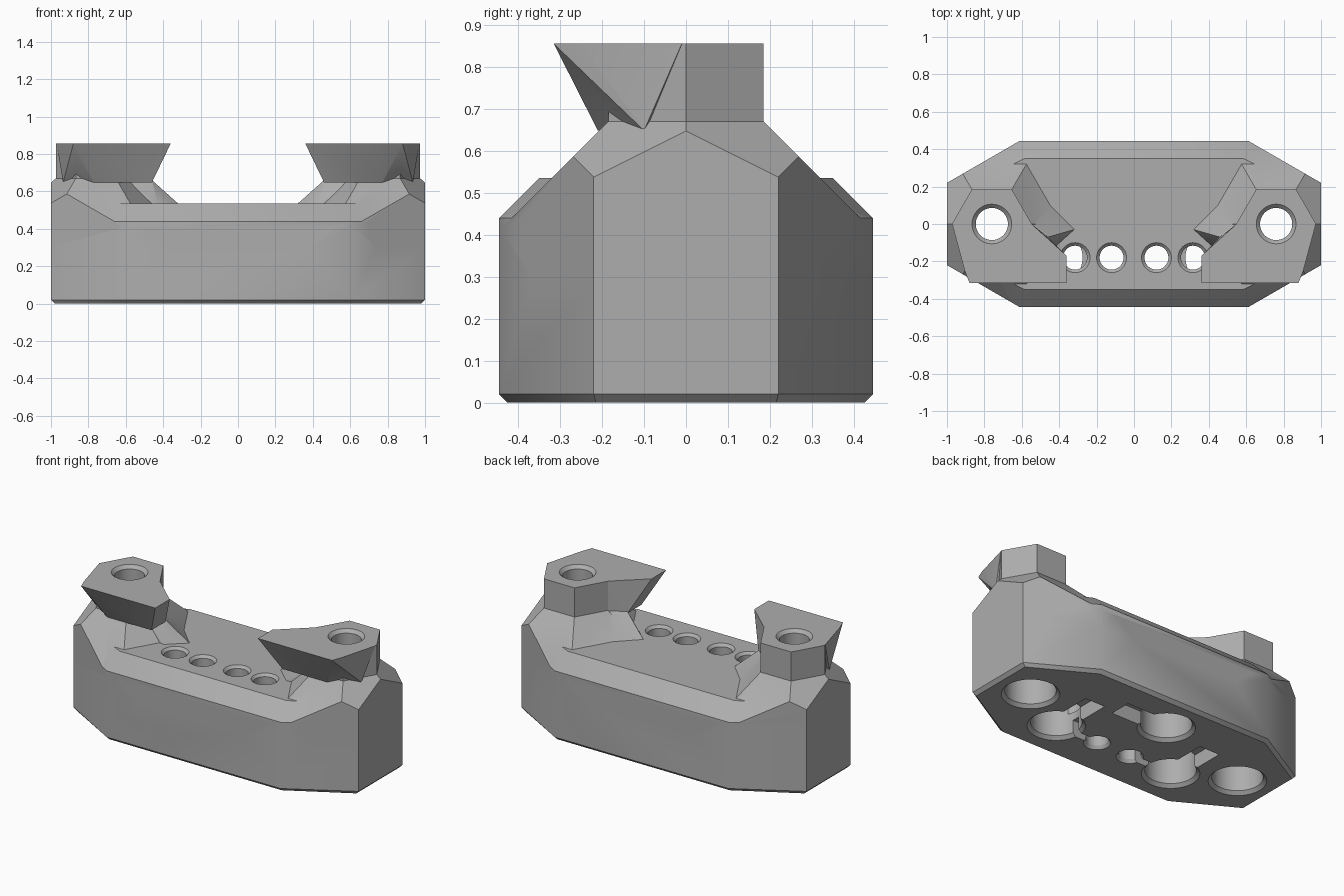
import bpy, bmesh, math
from mathutils import Vector

cube = bpy.data.objects.get("Cube")
if cube:
    bpy.data.objects.remove(cube, do_unlink=True)

grey = bpy.data.materials.new("plain grey")
grey.use_nodes = True
colour = (0.42, 0.42, 0.42, 1)
grey.diffuse_color = colour
grey.node_tree.nodes["Principled BSDF"].inputs["Base Color"].default_value = colour


def hull(name, points):
    """Convex solid around the given points."""
    bm = bmesh.new()
    for p in points:
        bm.verts.new(p)
    res = bmesh.ops.convex_hull(bm, input=bm.verts)
    loose = [g for g in res["geom_interior"] if isinstance(g, bmesh.types.BMVert)]
    bmesh.ops.delete(bm, geom=loose, context='VERTS')
    bmesh.ops.dissolve_limit(bm, angle_limit=0.01, verts=bm.verts, edges=bm.edges)
    bmesh.ops.recalc_face_normals(bm, faces=bm.faces)
    return to_object(name, bm)


def to_object(name, bm):
    mesh = bpy.data.meshes.new(name)
    bm.to_mesh(mesh)
    bm.free()
    mesh.materials.append(grey)
    ob = bpy.data.objects.new(name, mesh)
    bpy.context.collection.objects.link(ob)
    return ob


def turned(name, centre, rings, sides):
    """Stack of regular polygons, each ring a (height, radius) pair."""
    bm = bmesh.new()
    loops = []
    for z, r in rings:
        angles = [math.tau * i / sides for i in range(sides)]
        loops.append([bm.verts.new((centre[0] + r * math.cos(a),
                                    centre[1] + r * math.sin(a), z)) for a in angles])
    for low, high in zip(loops, loops[1:]):
        for i in range(sides):
            j = (i + 1) % sides
            bm.faces.new((low[i], low[j], high[j], high[i]))
    bm.faces.new(loops[0][::-1])
    bm.faces.new(loops[-1])
    return to_object(name, bm)


def combine(target, tool, operation):
    """Apply a boolean and discard the tool."""
    tool.hide_render = True
    mod = target.modifiers.new(operation.lower(), 'BOOLEAN')
    mod.operation, mod.solver, mod.object = operation, 'EXACT', tool
    bpy.context.view_layer.objects.active = target
    bpy.ops.object.modifier_apply(modifier=mod.name)
    bpy.data.objects.remove(tool, do_unlink=True)


def octagon(z, inset=0):
    """Plan outline of the base at a height, moved inward."""
    corner = (0.61 - 0.27 * inset, 0.445 - inset)
    end = (1 - inset, 0.22 - 0.27 * inset)
    return [(sx * x, sy * y, z) for x, y in (corner, end)
            for sx in (-1, 1) for sy in (-1, 1)]


# Base block with chamfered foot and deck
body = hull("base_block", octagon(0, 0.02) + octagon(0.02) + octagon(0.44)
            + octagon(0.535, 0.095))

POST_X, DECK, NECK, TOP = 0.76, 0.535, 0.67, 0.855
HEX = 2 / math.sqrt(3)

for s in (-1, 1):
    # Hexagonal post on a flared collar, trimmed to the base outline
    post = turned("post", (s * POST_X, 0),
                  [(0.3, 0.555 * HEX), (NECK, 0.185 * HEX), (TOP, 0.185 * HEX)], 6)
    combine(post, hull("trim", octagon(0.1) + octagon(1)), 'INTERSECT')

    # Overhanging beak that narrows towards its underside
    top = [(0.36, -0.17), (0.36, -0.315), (0.88, -0.315), (0.905, -0.25),
           (0.97, -0.01), (0.548, 0)]
    under = [(0.46, -0.07), (0.46, -0.21), (0.77, -0.21), (0.935, -0.1), (0.55, 0)]
    beak = hull("beak", [(s * x, y, TOP) for x, y in top]
                + [(s * x, y, 0.648) for x, y in under])
    combine(post, beak, 'UNION')

    # Buttress running from the neck down to the deck
    foot = [(0.32, -0.03), (0.45, 0.1), (0.43, -0.13), (0.6, -0.1), (0.6, 0.1)]
    buttress = hull("buttress", [(s * x, y, DECK - 0.03 * k) for k in (0, 1) for x, y in foot]
                    + [(s * 0.46, -0.07, 0.66), (s * 0.55, 0, 0.665), (s * 0.6, -0.09, 0.66)])
    combine(post, buttress, 'UNION')
    combine(body, post, 'UNION')

SIDES = 48


def bore(x, y, rings):
    combine(body, turned("bore", (x, y), rings, SIDES), 'DIFFERENCE')


def slot(x, y, half_x, half_y, depth):
    combine(body, hull("slot", [(x + a * half_x, y + b * half_y, z)
                                for a in (-1, 1) for b in (-1, 1)
                                for z in (-0.05, depth)]), 'DIFFERENCE')


def pocket(x, y, depth):
    """Blind hole in the underside with a bevelled rim."""
    bore(x, y, [(-0.02, 0.185), (0.02, 0.145), (depth, 0.145)])


for s in (-1, 1):
    # Screw hole through the post, wider below
    bore(s * POST_X, 0, [(-0.1, 0.086), (TOP - 0.025, 0.086), (TOP - 0.02, 0.086),
                         (TOP, 0.106), (TOP + 0.02, 0.126)])
    pocket(s * POST_X, 0, 0.18)

    # Deck eyelets; the outer one opens into an underside pocket
    bore(s * 0.12, -0.18, [(-0.02, 0.09), (0.02, 0.064), (DECK - 0.016, 0.064),
                           (DECK + 0.016, 0.096)])
    bore(s * 0.315, -0.18, [(0.15, 0.064), (DECK - 0.016, 0.064), (DECK + 0.016, 0.096)])
    pocket(s * 0.42, -0.18, 0.2)
    slot(s * 0.42, -0.03, 0.07, 0.19, 0.09)
    slot(s * 0.22, -0.18, 0.1, 0.025, 0.1)

# Rear underside pocket with side slot
pocket(-0.07, 0.2, 0.2)
slot(0.08, 0.2, 0.19, 0.07, 0.09)

body.name = "twin_post_base"
bpy.ops.object.select_all(action='DESELECT')
body.select_set(True)
bpy.context.view_layer.objects.active = body
bpy.ops.object.shade_smooth_by_angle(angle=math.radians(31))
